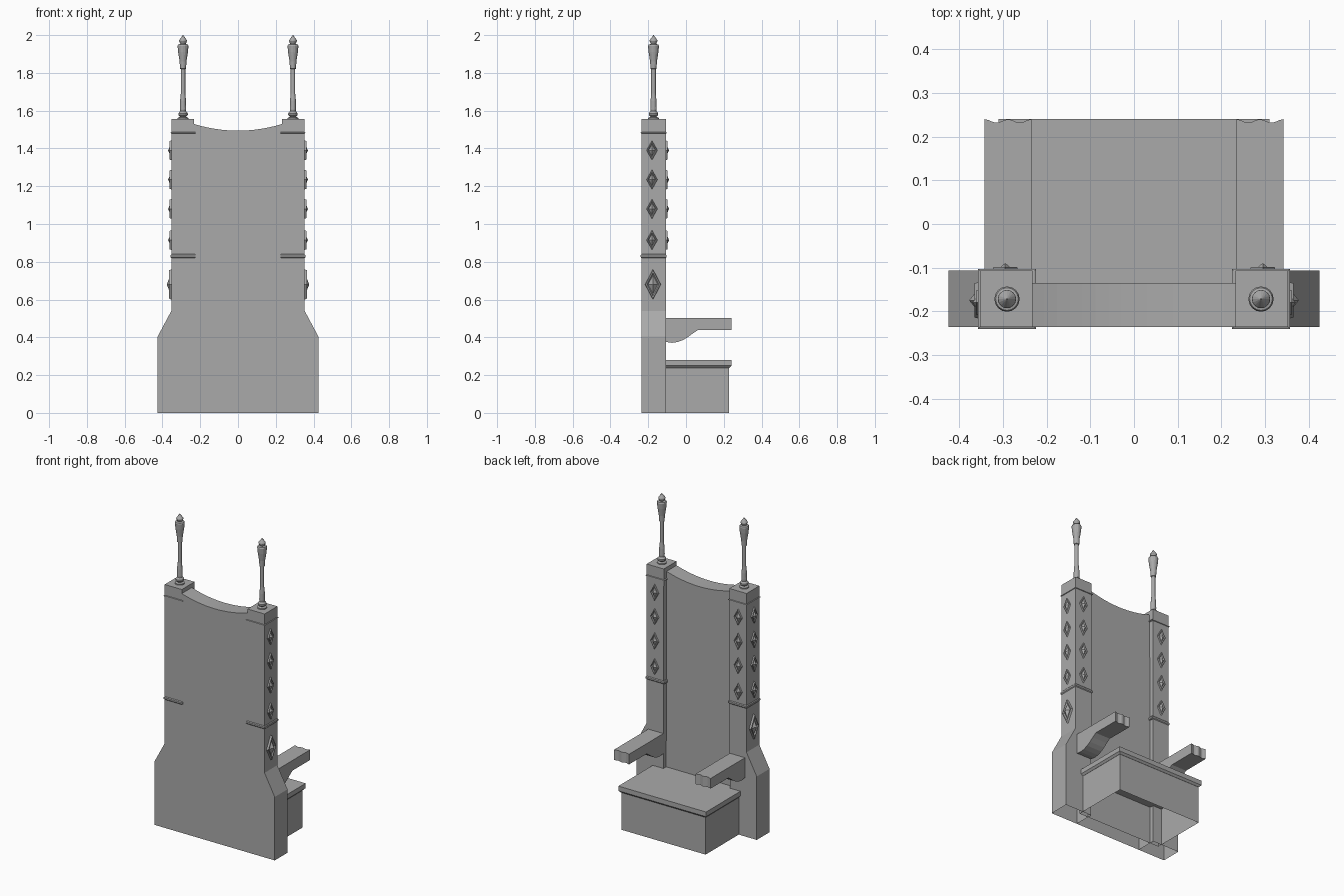
import bpy, bmesh, math
from mathutils import Vector

cube = bpy.data.objects.get("Cube")
if cube:
    bpy.data.objects.remove(cube, do_unlink=True)

stone = bpy.data.materials.new("grey_stone")
stone.use_nodes = True
GREY = (0.4, 0.4, 0.4, 1)
stone.diffuse_color = GREY
stone.node_tree.nodes["Principled BSDF"].inputs["Base Color"].default_value = GREY

BACK, FACE = -0.236, -0.107      # depth range of the posts
INNER, OUTER = 0.235, 0.353      # width range of the posts
POST_X, POST_Y = 0.291, -0.172   # post centre


def finish(name, bm, mirror=False):
    """Turn a bmesh into an object, left open where it rests on the floor."""
    bmesh.ops.recalc_face_normals(bm, faces=bm.faces[:])
    floor = [f for f in bm.faces if all(v.co.z < 0.001 for v in f.verts)]
    bmesh.ops.delete(bm, geom=floor, context='FACES')
    mesh = bpy.data.meshes.new(name)
    bm.to_mesh(mesh)
    bm.free()
    mesh.materials.append(stone)
    obj = bpy.data.objects.new(name, mesh)
    bpy.context.collection.objects.link(obj)
    if mirror:
        obj.modifiers.new("Mirror", 'MIRROR').use_mirror_merge = False
    return obj


def loft(name, rings, mirror=False):
    """Skin a row of closed rings and cap both ends."""
    bm = bmesh.new()
    loops = [[bm.verts.new(p) for p in ring] for ring in rings]
    for a, b in zip(loops, loops[1:]):
        for i in range(len(a)):
            j = (i + 1) % len(a)
            bm.faces.new((a[i], a[j], b[j], b[i]))
    bm.faces.new(loops[0])
    bm.faces.new(loops[-1])
    return finish(name, bm, mirror)


def slab(name, x0, x1, y0, y1, levels, mirror=False):
    """Stack of rectangles; each level is (height, outset)."""
    return loft(name, [[(x0 - o, y0 - o, z), (x1 + o, y0 - o, z),
                        (x1 + o, y1 + o, z), (x0 - o, y1 + o, z)]
                       for z, o in levels], mirror)


# Side posts with flared feet
post = [(INNER, 0), (0.425, 0), (0.425, 0.405), (OUTER, 0.54),
        (OUTER, 1.555), (INNER - 0.003, 1.555)]
loft("post", [[(x, y, z) for x, z in post] for y in (BACK, FACE)], True)

# Back panel with a hollowed top edge
panel = [(-INNER, 0), (INNER, 0)]
for i in range(17):
    t = 1 - i / 8
    panel.append((INNER * t, 1.494 + 0.036 * t * t))
loft("back_panel", [[(x, y, z) for x, z in panel] for y in (BACK, -0.135)])

# Thin bands around the posts
for name, z, h in (("lower_band", 0.83, 0.01), ("upper_band", 1.483, 0.004)):
    slab(name, INNER - 0.007, OUTER, BACK, FACE,
         [(z - h, 0), (z - h / 2, 0.004), (z + h / 2, 0.004), (z + h, 0)], True)

# Turned finials
turning = [(0.028, 1.553), (0.028, 1.562), (0.016, 1.567), (0.025, 1.576),
           (0.025, 1.586), (0.016, 1.597), (0.017, 1.61), (0.016, 1.65),
           (0.012, 1.69), (0.012, 1.82), (0.016, 1.822), (0.018, 1.86),
           (0.026, 1.91), (0.029, 1.943), (0.026, 1.95), (0.014, 1.953),
           (0.021, 1.968), (0.02, 1.974), (0.001, 2.0)]
SIDES = 16
loft("finial", [[(POST_X + r * math.cos(math.tau * k / SIDES),
                  POST_Y + r * math.sin(math.tau * k / SIDES), z)
                 for k in range(SIDES)] for r, z in turning], True)


# Diamond studs: raised rim around a small pyramid
def stud(name, centre, across, out, half_w, half_h, height):
    c, u, n, up = Vector(centre), Vector(across), Vector(out), Vector((0, 0, 1))
    rings = []
    for s, d in ((1, 0), (0.94, 0.5), (0.78, 0.5), (0.62, 0.15), (0.02, 1)):
        rings.append([c + n * (d * height) + u * (a * s * half_w) + up * (b * s * half_h)
                      for a, b in ((1, 0), (0, 1), (-1, 0), (0, -1))])
    loft(name, rings, True)


for z in (0.915, 1.08, 1.235, 1.39):
    stud("side_stud", (OUTER, POST_Y - 0.008, z), (0, 1, 0), (1, 0, 0), 0.029, 0.052, 0.017)
    stud("front_stud", (POST_X + 0.004, FACE, z), (1, 0, 0), (0, 1, 0), 0.029, 0.052, 0.017)
stud("large_side_stud", (OUTER, POST_Y - 0.003, 0.68), (0, 1, 0), (1, 0, 0), 0.042, 0.08, 0.024)

# Seat base and overhanging seat top
slab("seat_base", -0.298, 0.298, FACE - 0.028, 0.228, [(0, 0), (0.24, 0)])
slab("seat_top", -0.298, 0.298, FACE - 0.018, 0.228,
     [(0.238, 0.001), (0.25, 0.012), (0.28, 0.012)])

# Armrests: curved bracket beneath, scalloped front end
under = [(FACE, 0.376), (-0.075, 0.371), (-0.045, 0.375), (-0.015, 0.386),
         (0.01, 0.401), (0.035, 0.42), (0.062, 0.438)]
arm = []
STEPS = 12
for i in range(STEPS + 1):
    t = i / STEPS
    x = INNER + 0.107 * t
    tip = 0.236 + 0.004 * math.cos(2 * math.tau * t)
    side = under + [(tip, 0.438), (tip, 0.503), (FACE, 0.503)]
    arm.append([(x, y, z) for y, z in side])
loft("armrest", arm, True)
